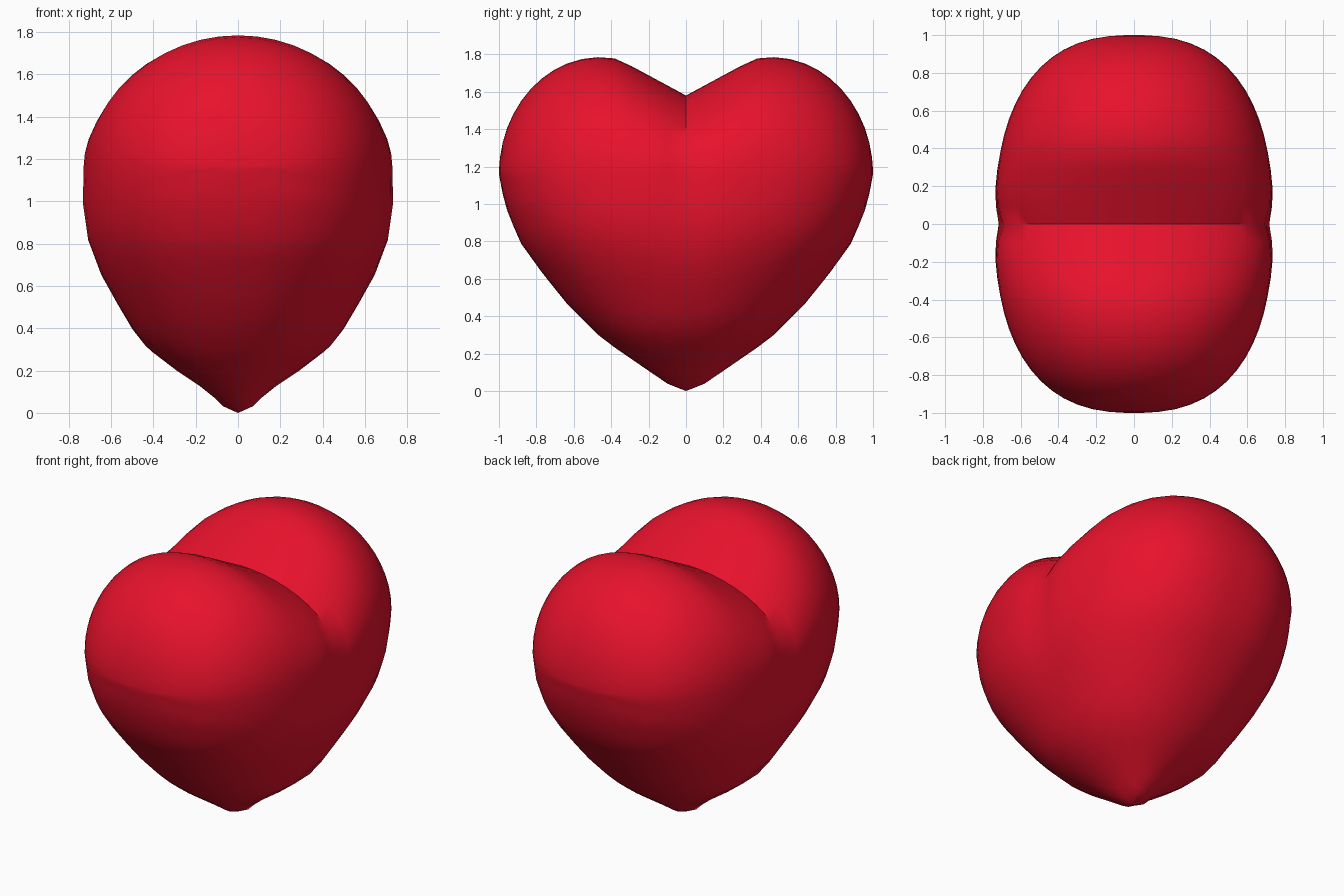
import bpy, bmesh, math

if "Cube" in bpy.data.objects:
    bpy.data.objects.remove(bpy.data.objects["Cube"])

# Half-width (x) and half-length (y) of the lower body by height
WIDTH = [(0, 0), (.03, .07), (.1, .14), (.2, .29), (.33, .46), (.6, .62),
         (.72, .68), (.87, .73), (1.0, .74), (1.16, .735)]
LENGTH = [(0, 0), (.02, .07), (.06, .13), (.28, .45), (.47, .64),
          (.64, .775), (.8, .89), (1.0, .97), (1.16, 1.0)]
MID, SLICES, STEPS = 1.16, 16, 12


def lerp(pts, t):
    for (a, u), (b, v) in zip(pts, pts[1:]):
        if t <= b:
            return u + (v - u) * (t - a) / (b - a)
    return pts[-1][1]


def half_x(y, z):
    b = lerp(LENGTH, z)
    if b < 1e-6:
        return 0
    p = 2 + 0.5 * z / MID
    x = lerp(WIDTH, z) * max(0, 1 - min(1, y / b) ** p) ** (1 / p)
    # slight waist between the lobes
    fade = max(0, min(1, (z - .7) / (MID - .7)))
    return x * (1 - .05 * fade * max(0, 1 - y / .2) ** 2)


def top_z(y):
    if y < .38:
        return 1.58 + .54 * y
    return MID + .625 * math.sqrt(max(0, 1 - ((y - .46) / .54) ** 2))


def section(y):
    """Right half outline from the bottom to the top, then mirrored."""
    d = abs(y)
    low = lerp([(v, u) for u, v in LENGTH], d)
    half = []
    for i in range(STEPS + 1):
        z = low + (MID - low) * (i / STEPS) ** 2
        half.append((half_x(d, z) if i else 0, z))
    w, h = half[-1][0], top_z(d) - MID
    for i in range(1, STEPS + 1):
        a = math.pi / 2 * i / STEPS
        half.append((w * math.cos(a) if i < STEPS else 0, MID + h * math.sin(a)))
    return half + [(-x, z) for x, z in half[-2:0:-1]]


# Heart body lofted through slices along y
bm = bmesh.new()
rings = []
for i in range(-SLICES, SLICES + 1):
    y = math.sin(math.pi / 2 * i / SLICES) * .9995
    rings.append([bm.verts.new((x, y, z)) for x, z in section(y)])
for r, s in zip(rings, rings[1:]):
    n = len(r)
    for j in range(n):
        k = (j + 1) % n
        bm.faces.new((r[j], r[k], s[k], s[j]))
bm.faces.new(rings[0])
bm.faces.new(rings[-1])
bmesh.ops.remove_doubles(bm, verts=bm.verts, dist=.0005)
bmesh.ops.recalc_face_normals(bm, faces=bm.faces)
mesh = bpy.data.meshes.new("heart")
bm.to_mesh(mesh)
bm.free()

heart = bpy.data.objects.new("heart", mesh)
bpy.context.collection.objects.link(heart)
red = bpy.data.materials.new("red")
red.diffuse_color = (.8, .006, .025, 1)
red.use_nodes = True
red.node_tree.nodes["Principled BSDF"].inputs["Base Color"].default_value = red.diffuse_color
mesh.materials.append(red)

bpy.context.view_layer.objects.active = heart
heart.select_set(True)
bpy.ops.object.shade_smooth_by_angle(angle=math.radians(40))
